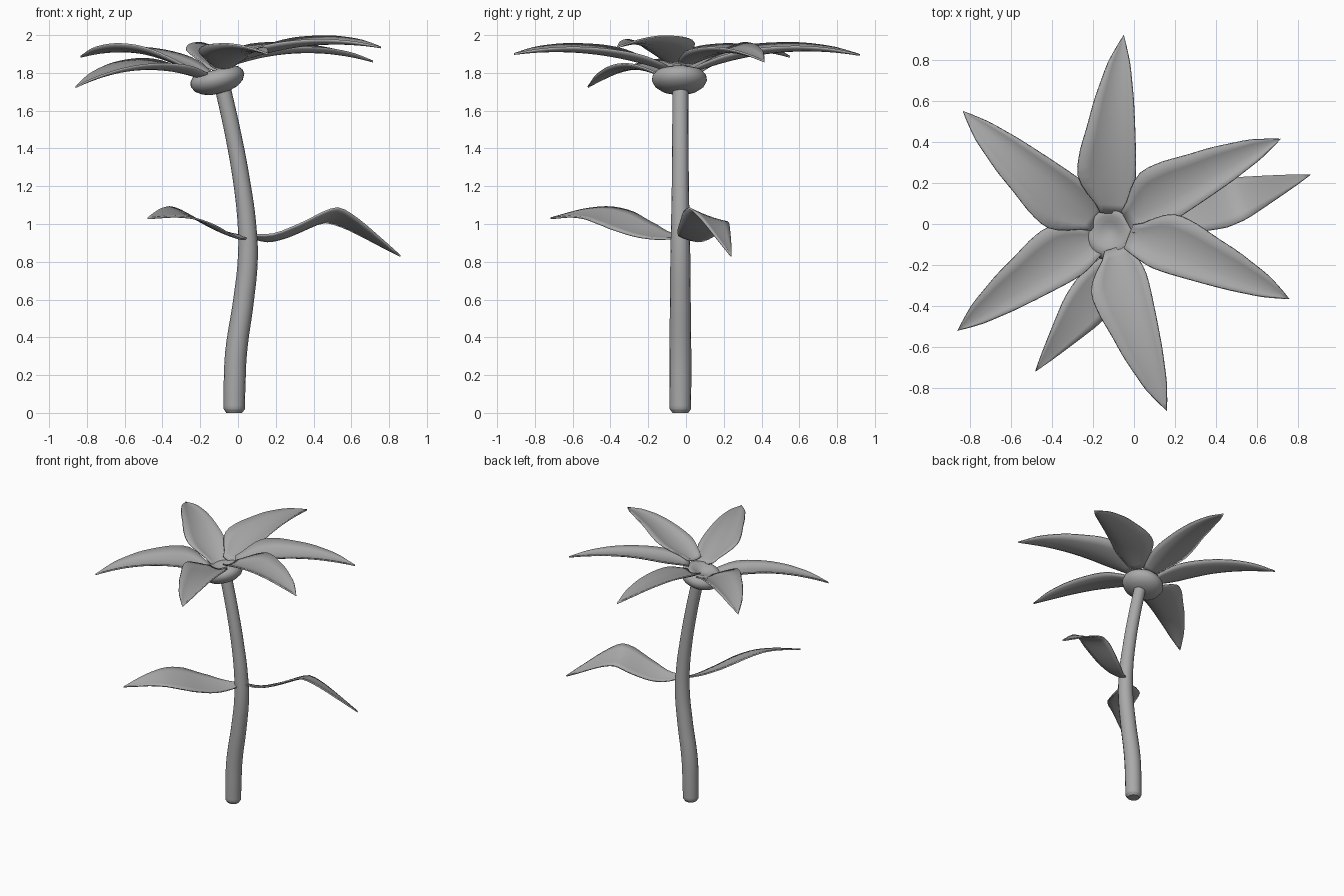
import bpy, bmesh, math
from mathutils import Vector, Matrix

cube = bpy.data.objects.get("Cube")
if cube:
    bpy.data.objects.remove(cube, do_unlink=True)

# One plain grey for the whole plant
GREY = (0.4, 0.4, 0.4, 1)
mat = bpy.data.materials.new("plain grey")
mat.use_nodes = True
mat.diffuse_color = GREY
mat.node_tree.nodes["Principled BSDF"].inputs["Base Color"].default_value = GREY


def finish(obj, angle=50):
    bpy.ops.object.select_all(action='DESELECT')
    obj.select_set(True)
    bpy.context.view_layer.objects.active = obj
    if obj.type == 'CURVE':
        bpy.ops.object.convert(target='MESH')
        obj = bpy.context.object
    obj.data.materials.clear()
    obj.data.materials.append(mat)
    bpy.ops.object.shade_smooth_by_angle(angle=math.radians(angle))
    return obj


def add_mesh(name, bm):
    mesh = bpy.data.meshes.new(name)
    bm.to_mesh(mesh)
    bm.free()
    obj = bpy.data.objects.new(name, mesh)
    bpy.context.collection.objects.link(obj)
    return obj


def lerp(points, t):
    for (a, u), (b, v) in zip(points, points[1:]):
        if t <= b:
            return u + (v - u) * (t - a) / (b - a)
    return points[-1][1]


def smooth(points, t, step=0.06):
    # Averaged interpolation that keeps both ends
    s = min(step, t - points[0][0], points[-1][0] - t)
    return (lerp(points, t - s) + 2 * lerp(points, t) + lerp(points, t + s)) / 4


def blade(name, root, tip, height, left, right, cup, roll, start, rows=20):
    # Thin blade: a grid bent along its midline and cupped across
    root, tip = Vector(root), Vector(tip)
    along = tip - root
    side = Vector((-along.y, along.x)).normalized()
    bm = bmesh.new()
    grid = []
    for i in range(rows + 1):
        t = start + (1 - start) * i / rows
        row = []
        for k in range(-3, 4):
            width = smooth(left if k > 0 else right, t, 0.03)
            w = width * k / 3
            p = root + along * t + side * w
            z = height(t) + cup * width * (k / 3) ** 2 - roll * w
            row.append(bm.verts.new((p.x, p.y, z)))
        grid.append(row)
    for a, b in zip(grid, grid[1:]):
        for k in range(6):
            bm.faces.new((a[k + 1], a[k], b[k], b[k + 1]))
    bmesh.ops.remove_doubles(bm, verts=bm.verts, dist=0.0005)
    bmesh.ops.recalc_face_normals(bm, faces=bm.faces)
    obj = add_mesh(name, bm)
    solid = obj.modifiers.new("thickness", 'SOLIDIFY')
    solid.thickness = 0.01
    solid.offset = 0
    return finish(obj)


# Stem: a tapering, gently curved tube with a rounded foot
path = [(-0.02, 0, 0.042), (-0.02, 0.02, 0.056), (-0.018, 0.15, 0.058),
        (-0.01, 0.32, 0.058), (0.03, 0.6, 0.055), (0.052, 0.82, 0.053),
        (0.047, 1.0, 0.049), (0.02, 1.22, 0.045), (-0.025, 1.47, 0.043),
        (-0.085, 1.74, 0.042)]
curve = bpy.data.curves.new("stem", 'CURVE')
curve.dimensions = '3D'
curve.bevel_depth = 1
curve.bevel_resolution = 6
curve.use_fill_caps = True
curve.resolution_u = 6
spline = curve.splines.new('BEZIER')
spline.bezier_points.add(len(path) - 1)
for point, (x, z, r) in zip(spline.bezier_points, path):
    point.co = (x, -0.03, z)
    point.radius = r
    point.handle_left_type = point.handle_right_type = 'AUTO'
stem = bpy.data.objects.new("stem", curve)
bpy.context.collection.objects.link(stem)
finish(stem, 60)

# Flower centre: a lathed cushion with a dimple, tilted along the stem
profile = [(0, -0.07), (0.05, -0.067), (0.095, -0.054), (0.13, -0.03),
           (0.146, 0), (0.142, 0.025), (0.125, 0.046), (0.1, 0.057),
           (0.075, 0.054), (0.045, 0.04), (0.02, 0.031), (0, 0.029)]
bm = bmesh.new()
verts = [bm.verts.new((r, 0, z)) for r, z in profile]
edges = [bm.edges.new(pair) for pair in zip(verts, verts[1:])]
bmesh.ops.spin(bm, geom=verts + edges, axis=(0, 0, 1), cent=(0, 0, 0),
               angle=math.tau, steps=32)
bmesh.ops.remove_doubles(bm, verts=bm.verts, dist=0.0005)
bmesh.ops.recalc_face_normals(bm, faces=bm.faces)
bm.transform(Matrix.Translation((-0.108, -0.035, 1.76))
             @ Matrix.Rotation(math.radians(-14), 4, 'Y'))
finish(add_mesh("flower_center", bm), 80)

# Petals: one broad side and one narrow side, sometimes swapped
BROAD = [(0, 0.03), (0.13, 0.08), (0.2, 0.15), (0.28, 0.19), (0.4, 0.18),
         (0.53, 0.15), (0.66, 0.125), (0.86, 0.068), (1, 0)]
NARROW = [(0, 0.03), (0.13, 0.07), (0.25, 0.098), (0.35, 0.095),
          (0.53, 0.08), (0.68, 0.065), (0.86, 0.038), (1, 0)]
CENTER = (-0.105, -0.035)
petals = [("back", (-0.05, 0.92), 1.9, 1.895, True),
          ("back_left", (0.715, 0.415), 1.905, 1.86, True),
          ("front_left", (0.757, -0.365), 1.935, 1.935, True),
          ("front", (0.16, -0.91), 1.895, 1.9, False),
          ("front_right", (-0.86, -0.52), 1.82, 1.725, False),
          ("back_right", (-0.834, 0.55), 1.89, 1.885, True)]
for name, tip, mid, end, broad_left in petals:
    base = 1.775 + 0.05 * (tip[0] - CENTER[0])
    rise = [(0, base), (0.45, mid), (1, end)]

    def height(t, base=base, mid=mid, end=end):
        # Parabola through root, middle and tip
        m = 0.45
        return (base * (t - m) * (t - 1) / m
                + mid * t * (t - 1) / (m * (m - 1))
                + end * t * (t - m) / (1 - m))

    sides = (BROAD, NARROW) if broad_left else (NARROW, BROAD)
    blade("petal_" + name, CENTER, tip, height, *sides, 0.32, 0, 0.09)

# Leaves: arched blades growing from the middle of the stem
LEAF = [(0, 0.012), (0.1, 0.04), (0.25, 0.085), (0.45, 0.115), (0.58, 0.105),
        (0.75, 0.065), (0.9, 0.028), (1, 0)]
leaves = [("left", (0.05, -0.03), (0.86, 0.24),
           [(0, 0.94), (0.14, 0.915), (0.3, 0.955), (0.55, 1.05),
            (0.7, 0.99), (1, 0.83)]),
          ("right", (0.05, -0.03), (-0.48, -0.717),
           [(0, 0.93), (0.13, 0.93), (0.3, 0.965), (0.5, 1.025),
            (0.65, 1.055), (0.8, 1.055), (1, 1.03)])]
for name, root, tip, arch in leaves:
    blade("leaf_" + name, root, tip, lambda t, a=arch: smooth(a, t),
          LEAF, LEAF, 0.08, 0.35, 0)
